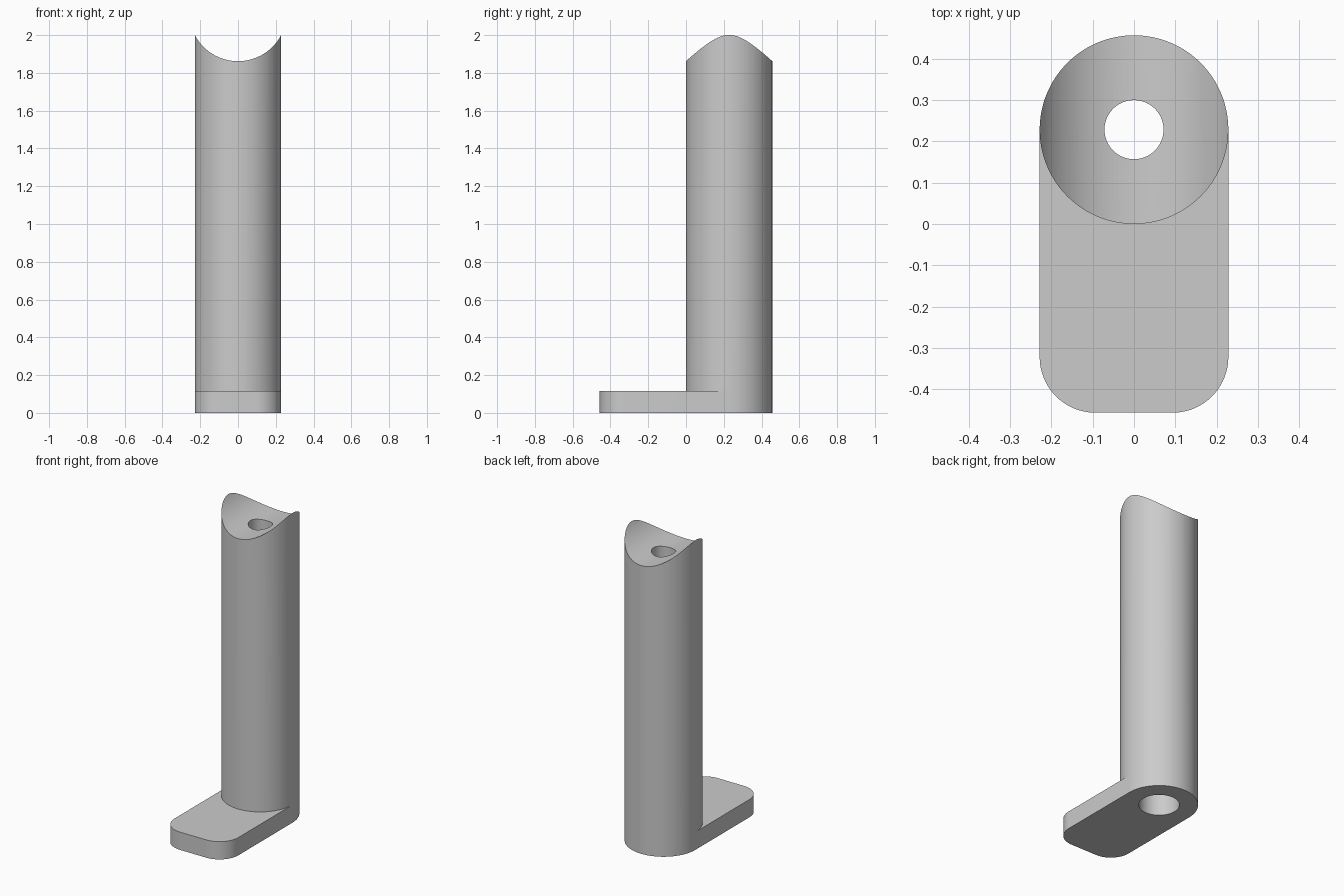
import bpy, bmesh
from math import sin, cos, pi, radians

cube = bpy.data.objects.get("Cube")
if cube:
    bpy.data.objects.remove(cube)

R = 0.2285          # column radius and half width of the foot
CY = 0.2285         # column centre in y
FRONT = -0.457      # front edge of the foot
CORNER = 0.135      # front corner radius
FOOT_H = 0.115
SEG = 64            # steps per half circle

grey = bpy.data.materials.new("plain grey")
grey.use_nodes = True
colour = (0.6, 0.6, 0.6, 1)
grey.diffuse_color = colour
grey.node_tree.nodes["Principled BSDF"].inputs["Base Color"].default_value = colour


def arc(cx, cy, r, start, end, steps):
    """Points along an arc, both ends included."""
    angles = [start + (end - start) * i / steps for i in range(steps + 1)]
    return [(cx + r * cos(a), cy + r * sin(a)) for a in angles]


def walls(bm, low, high):
    """Close the gap between two matching rings."""
    n = len(low)
    for i in range(n):
        j = (i + 1) % n
        bm.faces.new((low[i], low[j], high[j], high[i]))


# Foot plate and column as one body sharing the rounded back
bm = bmesh.new()


def ring(points, z):
    return [bm.verts.new((x, y, z)) for x, y in points]


back = arc(0, CY, R, 0, pi, SEG)
front = arc(0, CY, R, pi, 2 * pi, SEG)[1:-1]
cx, cy = R - CORNER, FRONT + CORNER
corners = arc(-cx, cy, CORNER, pi, 1.5 * pi, 24) + arc(cx, cy, CORNER, 1.5 * pi, 2 * pi, 24)

foot_low = ring(back + corners, 0)
foot_high = ring(back + corners, FOOT_H)
column_front = ring(front, FOOT_H)
column_low = foot_high[:len(back)] + column_front
column_high = ring(back + front, 2.1)

bm.faces.new(foot_low[::-1])
walls(bm, foot_low, foot_high)
bm.faces.new([foot_high[SEG]] + foot_high[len(back):] + [foot_high[0]] + column_front[::-1])
walls(bm, column_low, column_high)
bm.faces.new(column_high)
bmesh.ops.recalc_face_normals(bm, faces=bm.faces)

mesh = bpy.data.meshes.new("post_with_foot")
bm.to_mesh(mesh)
bm.free()
post = bpy.data.objects.new("post_with_foot", mesh)
bpy.context.collection.objects.link(post)
mesh.materials.append(grey)


def cut(name, radius, depth, location, rotation=(0, 0, 0)):
    """Subtract a cylinder from the post."""
    bpy.ops.mesh.primitive_cylinder_add(vertices=128, radius=radius, depth=depth,
                                        location=location, rotation=rotation)
    cutter = bpy.context.object
    cutter.name = name
    cutter.hide_render = True
    cutter.data.materials.append(grey)
    mod = post.modifiers.new(name, 'BOOLEAN')
    mod.operation = 'DIFFERENCE'
    mod.solver = 'EXACT'
    mod.object = cutter
    bpy.ops.object.select_all(action='DESELECT')
    post.select_set(True)
    bpy.context.view_layer.objects.active = post
    bpy.ops.object.modifier_apply(modifier=mod.name)
    bpy.data.objects.remove(cutter)


# Saddle across the top, wide bore from below, narrow bore right through
cut("saddle_cutter", 0.2575, 2, (0, CY, 2.1195), (radians(90), 0, 0))
cut("wide_bore_cutter", 0.119, 1.7, (0, CY, 0.75))
cut("narrow_bore_cutter", 0.0715, 3, (0, CY, 1))

bpy.ops.object.shade_smooth_by_angle(angle=radians(30))
